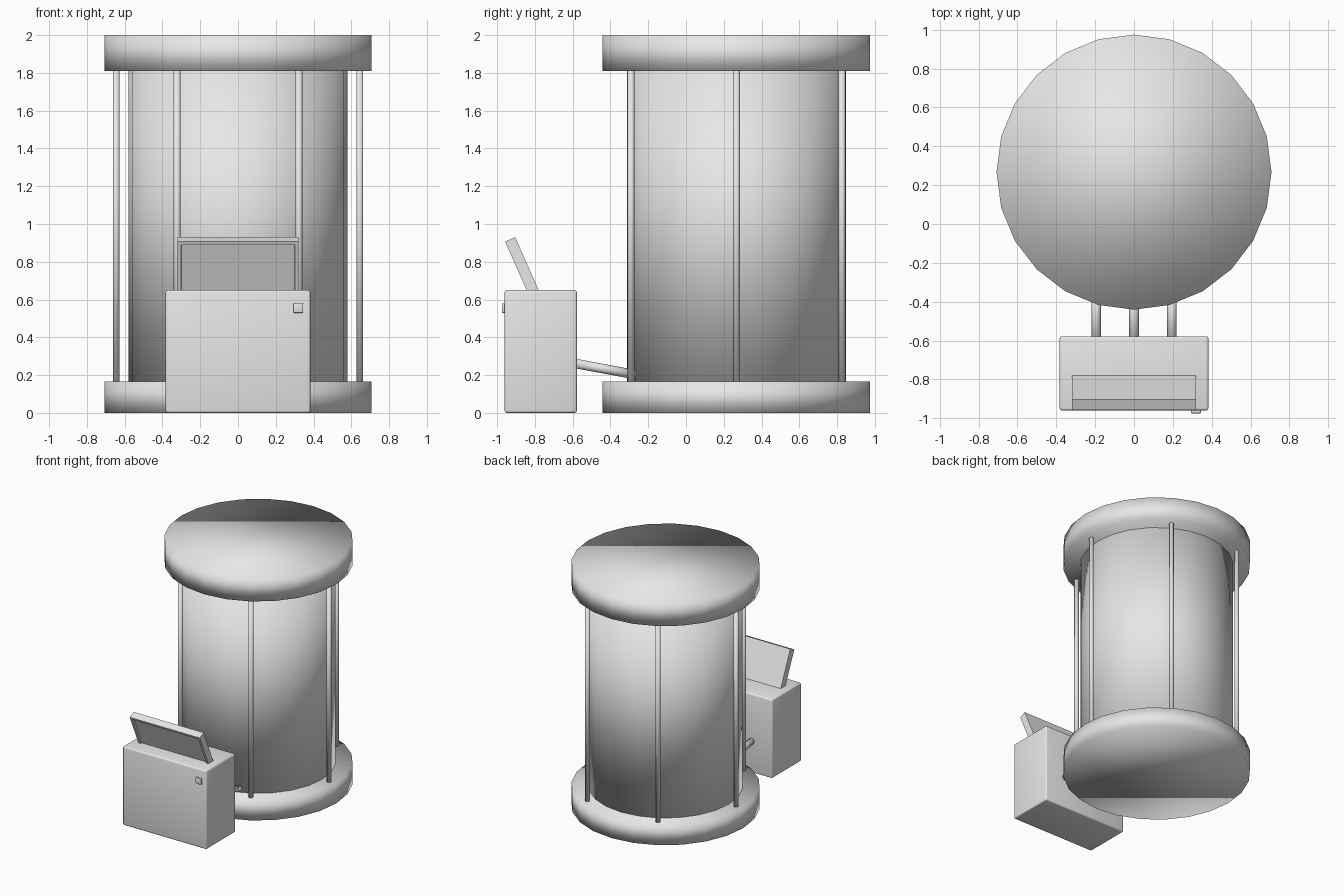
import bpy, bmesh, math
from mathutils import Vector, Matrix

if "Cube" in bpy.data.objects:
    bpy.data.objects.remove(bpy.data.objects["Cube"])

grey = bpy.data.materials.new("light grey")
grey.diffuse_color = (0.8, 0.8, 0.8, 1)
grey.use_nodes = True
grey.node_tree.nodes["Principled BSDF"].inputs["Base Color"].default_value = grey.diffuse_color
CY = 0.267  # chamber centre along y


def finish(name, bm, smooth=True):
    mesh = bpy.data.meshes.new(name)
    bmesh.ops.recalc_face_normals(bm, faces=bm.faces)
    for f in bm.faces:
        f.smooth = smooth
    bm.to_mesh(mesh)
    bm.free()
    mesh.materials.append(grey)
    ob = bpy.data.objects.new(name, mesh)
    bpy.context.collection.objects.link(ob)
    return ob


def rod(name, a, b, r, sides):
    """Capped smooth cylinder between two points."""
    a, b = Vector(a), Vector(b)
    d = b - a
    bm = bmesh.new()
    m = Matrix.Translation((a + b) / 2) @ d.to_track_quat('Z', 'Y').to_matrix().to_4x4()
    if abs(d.x) + abs(d.y) < 1e-6:
        m = Matrix.Translation((a + b) / 2)
    bmesh.ops.create_cone(bm, cap_ends=True, segments=sides, radius1=r, radius2=r,
                          depth=d.length, matrix=m)
    return finish(name, bm)


def box(name, lo, hi, bevel):
    """Box with softly bevelled edges."""
    lo, hi = Vector(lo), Vector(hi)
    bm = bmesh.new()
    bmesh.ops.create_cube(bm, size=1, matrix=Matrix.Translation((lo + hi) / 2)
                          @ Matrix.Diagonal((*(hi - lo), 1)))
    bmesh.ops.bevel(bm, geom=bm.edges[:], offset=bevel, segments=3, profile=0.5,
                    affect='EDGES')
    ob = finish(name, bm)
    bpy.ops.object.select_all(action='DESELECT')
    ob.select_set(True)
    bpy.context.view_layer.objects.active = ob
    bpy.ops.object.shade_smooth_by_angle(angle=math.radians(35))
    return ob


# Chamber: base disc, tube, top cap
rod("chamber_base", (0, CY, 0), (0, CY, 0.165), 0.708, 24)
rod("chamber_tube", (0, CY, 0.165), (0, CY, 1.81), 0.58, 24)
rod("chamber_cap", (0, CY, 1.81), (0, CY, 2.0), 0.708, 24)

# Six support rods around the tube
for i in range(6):
    t = math.radians(60 * i)
    x, y = 0.645 * math.cos(t), CY + 0.645 * math.sin(t)
    rod(f"support_rod_{i + 1}", (x, y, 0.16), (x, y, 1.815), 0.018, 12)

# Console body and button
box("console_body", (-0.383, -0.96, 0), (0.383, -0.578, 0.65), 0.012)
box("console_button", (0.293, -0.975, 0.53), (0.345, -0.95, 0.58), 0.005)

# Tilted screen with a recessed front panel
bm = bmesh.new()
bmesh.ops.create_cube(bm, size=1, matrix=Matrix.Diagonal((0.64, 0.058, 0.32, 1)))
front = min(bm.faces, key=lambda f: f.calc_center_median().y)
bmesh.ops.inset_region(bm, faces=[front], thickness=0.027)
bmesh.ops.inset_region(bm, faces=[front], thickness=0.002, depth=-0.015)
screen = finish("console_screen", bm, smooth=False)
screen.location = (0, -0.866, 0.772)
screen.rotation_euler.x = math.radians(24)

# Three pipes from console to chamber
for n, x in (("left", -0.195), ("middle", 0), ("right", 0.195)):
    rod(f"pipe_{n}", (x, -0.60, 0.264), (x, -0.265, 0.202), 0.025, 16)
